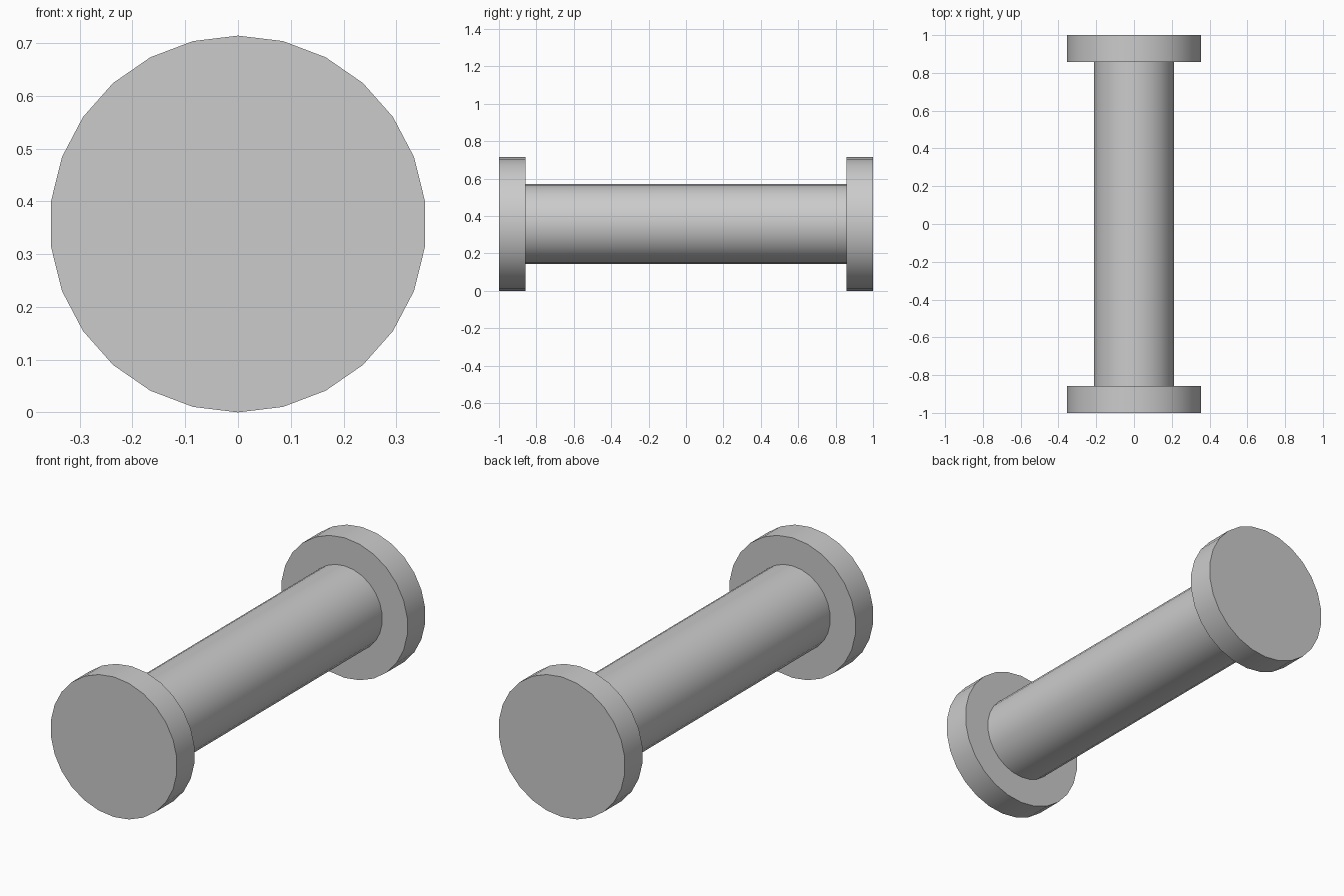
import bpy
import math

SIDES = 26
FLANGE_RADIUS = 0.357
FLANGE_DEPTH = 0.143
SHAFT_RADIUS = 0.214
CENTRE_Z = FLANGE_RADIUS

default_cube = bpy.data.objects.get("Cube")
if default_cube:
    bpy.data.objects.remove(default_cube, do_unlink=True)

# Single grey finish
grey = bpy.data.materials.new("plain_grey")
grey.use_nodes = True
colour = (0.6, 0.6, 0.6, 1)
grey.diffuse_color = colour
grey.node_tree.nodes["Principled BSDF"].inputs["Base Color"].default_value = colour


def cylinder_along_y(name, radius, length, y, caps):
    """Smooth-sided cylinder lying front to back, with a corner at the top."""
    bpy.ops.mesh.primitive_cylinder_add(
        vertices=SIDES, radius=radius, depth=length, end_fill_type=caps,
        location=(0, y, CENTRE_Z), rotation=(math.pi / 2, 0, 0))
    part = bpy.context.object
    part.name = name
    part.data.materials.append(grey)
    bpy.ops.object.transform_apply(location=False, rotation=True, scale=False)
    bpy.ops.object.shade_smooth_by_angle(angle=math.radians(30))
    return part


# Shaft, open where it meets the flanges
cylinder_along_y("shaft", SHAFT_RADIUS, 2 - 2 * FLANGE_DEPTH, 0, 'NOTHING')

# End flanges
for name, side in (("front_flange", -1), ("back_flange", 1)):
    cylinder_along_y(name, FLANGE_RADIUS, FLANGE_DEPTH,
                     side * (1 - FLANGE_DEPTH / 2), 'NGON')
